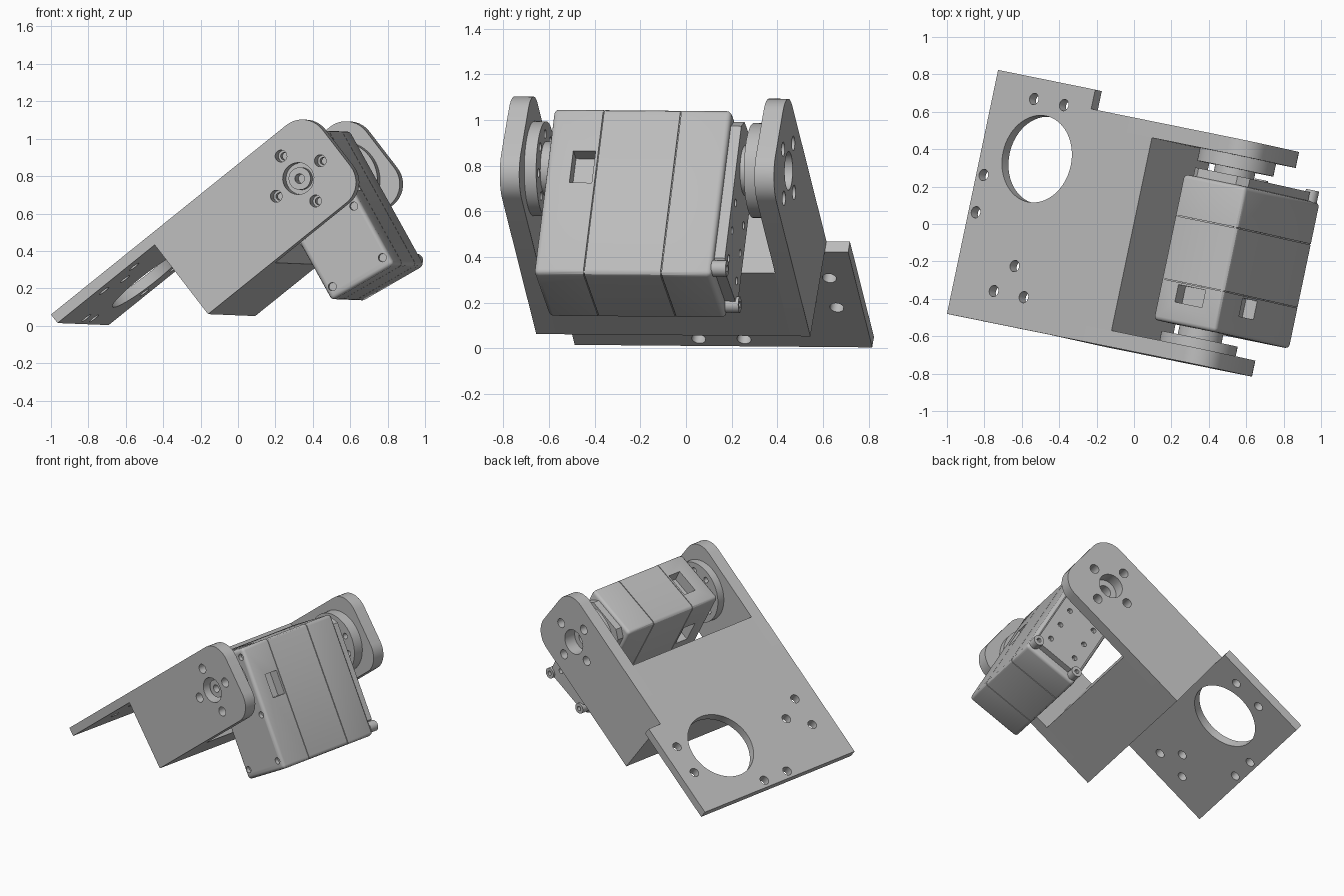
import bpy, bmesh, math
from mathutils import Matrix, Vector

cube = bpy.data.objects.get("Cube")
if cube:
    bpy.data.objects.remove(cube, do_unlink=True)

grey = bpy.data.materials.new("plain grey")
grey.use_nodes = True
COLOUR = (0.5, 0.5, 0.5, 1)
grey.diffuse_color = COLOUR
grey.node_tree.nodes["Principled BSDF"].inputs["Base Color"].default_value = COLOUR

# Bracket frame: x along the plate, y across it, z out of its top face
u = Vector((0.769, -0.156, 0.619)).normalized()
v = Vector((0.203, 0.979, -0.01))
v = (v - u * v.dot(u)).normalized()
n = u.cross(v)
BRACKET = Matrix((u, v, n)).transposed().to_4x4()
BRACKET.translation = (-1, -0.48, 0.06)

# Motor frame: origin on the hinge axis, tilted around it
HUB_A, HUB_M = 1.51, -0.265
HUB = BRACKET @ Matrix.Translation((HUB_A, 0, HUB_M))
MOTOR = HUB @ Matrix.Rotation(math.radians(8.7), 4, "Y")


def add_box(bm, x, y, z):
    size = Vector((x[1] - x[0], y[1] - y[0], z[1] - z[0]))
    mid = Vector((sum(x), sum(y), sum(z))) / 2
    bmesh.ops.create_cube(bm, size=1, matrix=Matrix.Translation(mid) @ Matrix.Diagonal(size).to_4x4())


def add_rod(bm, r, lo, hi, p=(0, 0), axis="Y", sides=32):
    """Cylinder between lo and hi along y or z; p is its place on the other two axes."""
    mid = (lo + hi) / 2
    if axis == "Y":
        mat = Matrix.Translation((p[0], mid, p[1])) @ Matrix.Rotation(math.pi / 2, 4, "X")
    else:
        mat = Matrix.Translation((p[0], p[1], mid))
    bmesh.ops.create_cone(bm, cap_ends=True, segments=sides, radius1=r, radius2=r,
                          depth=hi - lo, matrix=mat)


def finish(name, bm, frame, cuts=None):
    """Turn a bmesh into a shaded object, subtracting the cuts bmesh."""
    def to_object(label, b):
        me = bpy.data.meshes.new(label)
        bmesh.ops.recalc_face_normals(b, faces=b.faces)
        b.to_mesh(me)
        b.free()
        me.materials.append(grey)
        ob = bpy.data.objects.new(label, me)
        ob.matrix_world = frame
        bpy.context.collection.objects.link(ob)
        return ob

    ob = to_object(name, bm)
    bpy.ops.object.select_all(action="DESELECT")
    ob.select_set(True)
    bpy.context.view_layer.objects.active = ob
    if cuts:
        cutter = to_object(name + "_cutter", cuts)
        cutter.hide_render = True
        mod = ob.modifiers.new("cut", "BOOLEAN")
        mod.object = cutter
        mod.operation = "DIFFERENCE"
        mod.solver = "EXACT"
        bpy.ops.object.modifier_apply(modifier="cut")
        bpy.data.objects.remove(cutter, do_unlink=True)
    bpy.ops.object.shade_smooth_by_angle(angle=math.radians(30))
    return ob


def bevel(bm, rule, width, segments=3):
    edges = [e for e in bm.edges if rule(e.verts[0].co, e.verts[1].co)]
    bmesh.ops.bevel(bm, geom=edges, offset=width, segments=segments, profile=0.5, affect="EDGES")


def ring(count, radius, turn=0.0):
    angles = [turn + math.tau * i / count for i in range(count)]
    return [(radius * math.cos(t), radius * math.sin(t)) for t in angles]


PLATE_END, BLOCK_END, ARM_END = 0.675, 1.12, 1.775
DEPTH, WIDTH, WALL = 0.53, 1.227, 0.087

# Mounting plate with its large opening and screw holes
plate, cuts = bmesh.new(), bmesh.new()
add_box(plate, (0, PLATE_END), (0, 1.332), (-0.058, 0))
add_rod(cuts, 0.235, -0.2, 0.2, (0.383, 0.907), "Z", 64)
for p in [(0.28, 1.218), (0.488, 1.218), (0.05, 0.766), (0.05, 0.563),
          (0.384, 0.322), (0.28, 0.169), (0.488, 0.169)]:
    add_rod(cuts, 0.031, -0.2, 0.2, p, "Z", 24)
finish("mounting_plate", plate, BRACKET, cuts)

# Solid block joining the two arms
block = bmesh.new()
add_box(block, (PLATE_END, BLOCK_END), (WALL, WIDTH - WALL), (-DEPTH, 0))
finish("cross_block", block, BRACKET)

# Arms with rounded ends, a hub hole and four bolt holes
for name, lo in (("front_arm", 0), ("back_arm", WIDTH - WALL)):
    arm, cuts = bmesh.new(), bmesh.new()
    add_box(arm, (PLATE_END, ARM_END), (lo, lo + WALL), (-DEPTH, 0))
    bevel(arm, lambda a, b: min(a.x, b.x) > 1.7 and abs(a.y - b.y) > 0.01, 0.14, 10)
    add_rod(cuts, 0.085, lo - 0.1, lo + 0.2, (HUB_A, HUB_M))
    for dx, dz in ring(4, 0.153):
        add_rod(cuts, 0.032, lo - 0.1, lo + 0.2, (HUB_A + dx, HUB_M + dz), sides=24)
    finish(name, arm, BRACKET, cuts)

# Horn discs between the arms and the motor
for name, lo, hi in (("front_horn", WALL, 0.14), ("back_horn", 1.07, WIDTH - WALL)):
    disc, cuts = bmesh.new(), bmesh.new()
    add_rod(disc, 0.208, lo, hi, sides=64)
    add_rod(cuts, 0.045, lo - 0.1, hi + 0.1)
    for p in ring(8, 0.153):
        add_rod(cuts, 0.02, lo - 0.1, hi + 0.1, p, sides=16)
    finish(name, disc, HUB, cuts)

# Shaft collars, plus the front boss seen inside the arm hole
for name, r, lo, hi in (("front_collar", 0.12, 0.14, 0.19), ("back_collar", 0.11, 1.03, 1.07),
                        ("front_boss", 0.06, 0.035, 0.15)):
    collar, cuts = bmesh.new(), bmesh.new()
    add_rod(collar, r, lo, hi)
    add_rod(cuts, 0.026, lo - 0.02, hi - 0.02, sides=24)
    finish(name, collar, MOTOR, cuts)

# Motor housing in three shells
HALF, TOP, BOTTOM = 0.197, 0.195, -0.637
SHELLS = (("motor_front_shell", 0.19, 0.412), ("motor_middle_shell", 0.416, 0.757),
          ("motor_back_shell", 0.762, 0.985))
for name, lo, hi in SHELLS:
    shell = bmesh.new()
    cuts = None
    add_box(shell, (-HALF, HALF), (lo, hi), (BOTTOM, TOP))
    end = {"motor_front_shell": lo, "motor_back_shell": hi}.get(name, -9)
    bevel(shell, lambda a, b: abs(a.y - b.y) > 0.01 or abs(a.y - end) < 0.001, 0.022)
    if name == "motor_front_shell":
        # Cable windows on three sides and cover screw holes
        cuts = bmesh.new()
        add_box(cuts, (-0.085, 0.085), (0.305, 0.4), (TOP - 0.08, TOP + 0.1))
        for side in (-1, 1):
            xs = sorted((side * (HALF - 0.07), side * (HALF + 0.1)))
            add_box(cuts, xs, (0.3, 0.4), (-0.18, -0.02))
            for z in (-0.574, -0.257, 0.14):
                add_rod(cuts, 0.022, 0.1, 0.215, (side * 0.157, z), sides=16)
    finish(name, shell, MOTOR, cuts)

# Core that closes the seams between the shells
core = bmesh.new()
add_box(core, (-HALF + 0.008, HALF - 0.008), (0.411, 0.764), (BOTTOM + 0.008, TOP - 0.008))
finish("motor_core", core, MOTOR)

# Back cover with screw holes and corner posts
cover, cuts = bmesh.new(), bmesh.new()
add_box(cover, (-0.172, 0.172), (0.98, 1.032), (-0.59, 0.175))
bevel(cover, lambda a, b: abs(a.y - b.y) > 0.01, 0.05, 1)
for x in (-0.1, 0.1):
    for z in (-0.22, -0.36, -0.5):
        add_rod(cuts, 0.018, 1.0, 1.1, (x, z), sides=16)
finish("motor_back_cover", cover, MOTOR, cuts)

for label, x in (("right", -0.16), ("left", 0.16)):
    post, cuts = bmesh.new(), bmesh.new()
    add_rod(post, 0.036, 0.98, 1.045, (x, -0.585), sides=24)
    add_rod(cuts, 0.015, 1.02, 1.1, (x, -0.585), sides=16)
    finish("corner_post_" + label, post, MOTOR, cuts)
